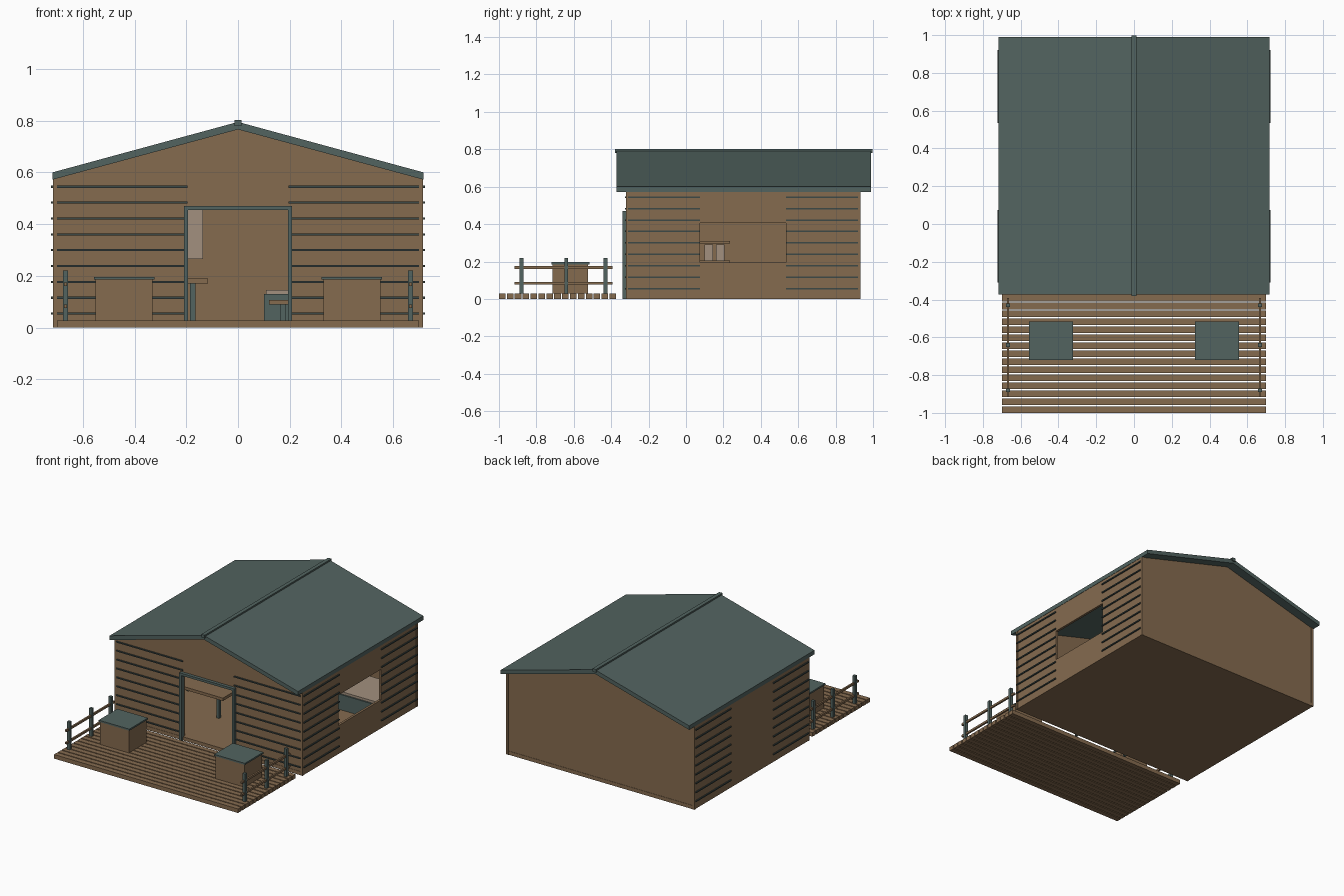
import bpy, bmesh

def material(name, rgb):
    m = bpy.data.materials.new(name)
    m.diffuse_color = (*rgb, 1)
    return m

WOOD = material("wood", (0.235, 0.147, 0.078))
TEAL = material("teal", (0.085, 0.127, 0.118))
DARK = material("dark_trim", (0.045, 0.065, 0.062))
PALE = material("pale", (0.36, 0.28, 0.21))

def finish(name, bm, mat):
    bmesh.ops.recalc_face_normals(bm, faces=bm.faces)
    me = bpy.data.meshes.new(name)
    bm.to_mesh(me)
    bm.free()
    me.materials.append(mat)
    ob = bpy.data.objects.new(name, me)
    bpy.context.collection.objects.link(ob)
    return ob

def boxes(name, spans, mat):
    """One object from boxes given as (x0, x1, y0, y1, z0, z1)."""
    bm = bmesh.new()
    for x0, x1, y0, y1, z0, z1 in spans:
        vs = bmesh.ops.create_cube(bm, size=1)["verts"]
        for v in vs:
            v.co = (x1 if v.co.x > 0 else x0,
                    y1 if v.co.y > 0 else y0,
                    z1 if v.co.z > 0 else z0)
    return finish(name, bm, mat)

def extrude_y(name, profile, y0, y1, mat):
    """Extrude an x-z outline along y."""
    bm = bmesh.new()
    face = bm.faces.new([bm.verts.new((x, y0, z)) for x, z in profile])
    out = bmesh.ops.extrude_face_region(bm, geom=[face])
    for v in out["geom"]:
        if isinstance(v, bmesh.types.BMVert):
            v.co.y = y1
    return finish(name, bm, mat)

def mirrored(spans):
    return spans + [(-b, -a, c, d, e, f) for a, b, c, d, e, f in spans]

# Floor and deck planks
boxes("floor", [(-0.70, 0.70, -0.32, 0.93, 0, 0.025)], WOOD)
boxes("deck_planks", [(-0.70, 0.70, -1 + i * 0.0422, -1 + i * 0.0422 + 0.035, 0, 0.028)
                      for i in range(15)], WOOD)

# Front wall with doorway, back wall, gables
extrude_y("front_wall", [(-0.70, 0), (-0.195, 0), (-0.195, 0.455), (0.195, 0.455),
                         (0.195, 0), (0.70, 0), (0.70, 0.59), (0, 0.775), (-0.70, 0.59)],
          -0.318, -0.30, WOOD)
extrude_y("back_wall", [(-0.70, 0), (0.70, 0), (0.70, 0.59), (0, 0.775), (-0.70, 0.59)],
          0.912, 0.928, WOOD)

# Side walls, the right one with a window opening
boxes("left_wall", [(-0.714, -0.698, -0.31, 0.92, 0, 0.598)], WOOD)
boxes("right_wall", [(0.698, 0.714, -0.31, 0.075, 0, 0.598),
                     (0.698, 0.714, 0.535, 0.92, 0, 0.598),
                     (0.698, 0.714, 0.075, 0.535, 0, 0.195),
                     (0.698, 0.714, 0.075, 0.535, 0.405, 0.598)], WOOD)
boxes("corner_posts", mirrored([(0.70, 0.716, -0.321, -0.305, 0, 0.598),
                                (0.70, 0.716, 0.917, 0.932, 0, 0.598)]), WOOD)

# Dark seam strips between the wall boards
strips = []
for i in range(9):
    z = 0.054 + i * 0.0613
    z0, z1 = z - 0.004, z + 0.004
    strips += [(0.195, 0.70, -0.325, -0.312, z0, z1),
               (0.71, 0.722, -0.31, 0.075, z0, z1),
               (0.71, 0.722, 0.535, 0.92, z0, z1)]
boxes("wall_seams", mirrored(strips), DARK)

# Door frame
boxes("door_frame", mirrored([(0.193, 0.209, -0.34, -0.312, 0, 0.47)])
      + [(-0.193, 0.193, -0.34, -0.312, 0.454, 0.47)], TEAL)

# Roof and ridge cap
extrude_y("roof", [(-0.717, 0.572), (0, 0.766), (0.717, 0.572), (0.717, 0.60),
                   (0, 0.795), (-0.717, 0.60)], -0.372, 0.99, TEAL)
boxes("ridge_cap", [(-0.013, 0.013, -0.38, 0.997, 0.78, 0.802)], TEAL)

# Deck railings
boxes("railing_posts", mirrored([(0.657, 0.677, y - 0.01, y + 0.01, 0.028, 0.22)
                                 for y in (-0.88, -0.64, -0.43)]), TEAL)
boxes("railing_rails", mirrored([(0.661, 0.673, -0.917, -0.393, z - 0.007, z + 0.007)
                                 for z in (0.083, 0.168)]), WOOD)

# Deck crates with lids
boxes("crates", mirrored([(0.33, 0.55, -0.714, -0.524, 0.028, 0.185)]), WOOD)
boxes("crate_lids", mirrored([(0.323, 0.556, -0.72, -0.517, 0.185, 0.196)]), TEAL)

# Interior: table
boxes("table_top", [(-0.60, -0.115, 0.0, 0.30, 0.17, 0.19)], WOOD)
boxes("table_legs", [(x, x + 0.02, y, y + 0.02, 0.025, 0.17)
                     for x in (-0.57, -0.185) for y in (0.03, 0.25)], TEAL)

# Interior: bed
boxes("bed_base", [(0.10, 0.66, 0.57, 0.88, 0.025, 0.13)], TEAL)
boxes("mattress", [(0.108, 0.65, 0.58, 0.87, 0.13, 0.146)], PALE)

# Interior: bench
boxes("bench_top", [(0.12, 0.46, 0.20, 0.36, 0.09, 0.107)], WOOD)
boxes("bench_legs", [(x, x + 0.022, 0.22, 0.34, 0.025, 0.09) for x in (0.163, 0.395)], TEAL)

# Interior: wall shelves with papers, and a wall board
boxes("shelves", [(-0.698, -0.60, -0.12, 0.235, z, z + 0.014) for z in (0.192, 0.296)], WOOD)
boxes("shelf_papers", [(-0.69, -0.63, y, y + 0.045, 0.206, 0.29)
                       for y in (-0.08, -0.025, 0.03, 0.10, 0.16)], PALE)
boxes("wall_board", [(-0.55, -0.135, 0.902, 0.912, 0.265, 0.475)], PALE)
